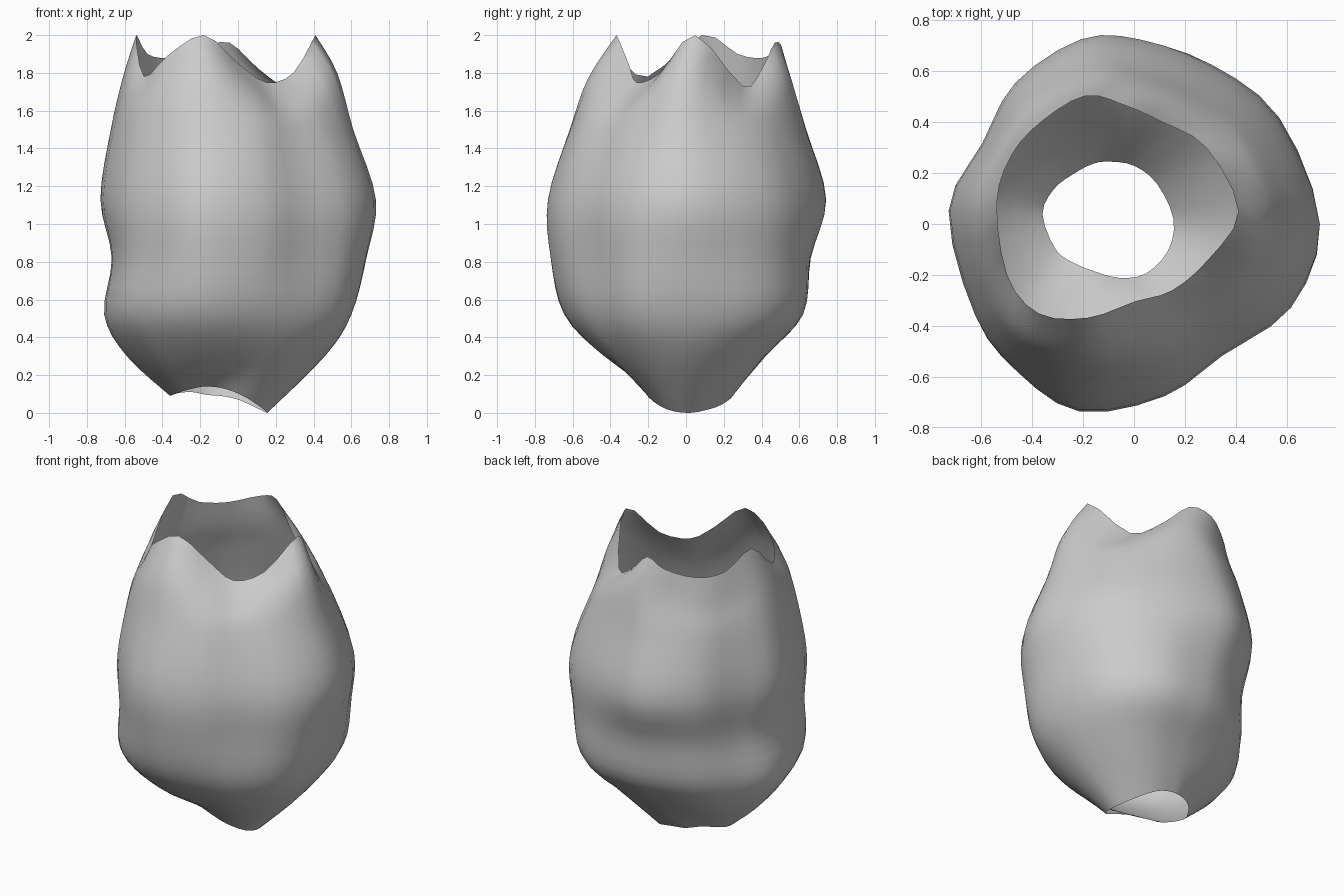
import bpy, bmesh
from math import radians, cos, sin

# Rib directions around the shell, counter-clockwise from the right side
ANGLES = [0, 36, 64, 88, 106, 130, 152, 176, 210, 232, 254, 280, 304, 332]
N = len(ANGLES)

def ring(cx, cy, radii, heights):
    return [(cx + r * cos(radians(a)), cy + r * sin(radians(a)), z)
            for a, r, z in zip(ANGLES, radii, heights)]

def spline(a, b, c, d, t):
    # Catmull-Rom interpolation
    return tuple(0.5 * (2*q + (r - p)*t + (2*p - 5*q + 4*r - s)*t*t
                        + (3*q - p - 3*r + s)*t**3)
                 for p, q, r, s in zip(a, b, c, d))

# Wavy bottom opening
rings = [ring(-0.1, 0.02,
              [.255, .235, .232, .225, .225, .225, .245, .26, .24, .22, .213, .235, .26, .265],
              [0, .03, .07, .09, .095, .11, .105, .09, .11, .13, .14, .125, .08, .02])]
# Level body rings
for z, radii in [
    (0.30, [.46, .46, .44, .42, .43, .48, .54, .59, .55, .50, .45, .42, .44, .46]),
    (0.52, [.60, .64, .65, .62, .61, .63, .65, .71, .71, .70, .67, .60, .58, .62]),
    (0.82, [.68, .685, .68, .66, .66, .66, .64, .67, .70, .73, .745, .67, .61, .68]),
    (1.13, [.73, .70, .69, .725, .755, .725, .675, .73, .72, .735, .76, .68, .615, .69]),
    (1.50, [.61, .57, .58, .62, .65, .65, .63, .675, .66, .66, .64, .57, .50, .555]),
]:
    rings.append(ring(0, 0, radii, [z] * N))
# Shoulder and four-pointed top rim
rings.append(ring(0, 0,
                  [.525, .49, .51, .545, .57, .585, .58, .61, .61, .60, .54, .46, .41, .46],
                  [1.8, 1.63, 1.68, 1.77, 1.75, 1.7, 1.7, 1.78, 1.66, 1.72, 1.77, 1.68, 1.63, 1.68]))
rings.append(ring(-0.06, 0.05,
                  [.47, .425, .39, .42, .472, .465, .475, .48, .505, .51, .435, .36, .375, .40],
                  [2, 1.73, 1.82, 1.96, 1.93, 1.88, 1.9, 2, 1.78, 1.89, 2, 1.85, 1.75, 1.8]))

# Smooth each ring around, then smooth between the rings
AROUND, UP = 3, 4
fine = [[spline(*(r[(i + k) % N] for k in (-1, 0, 1, 2)), j / AROUND)
         for i in range(N) for j in range(AROUND)] for r in rings]
n, last = N * AROUND, len(fine) - 1
rows = []
for i in range(last):
    four = [fine[min(max(i + k, 0), last)] for k in (-1, 0, 1, 2)]
    for j in range(UP):
        rows.append([spline(*(f[s] for f in four), j / UP) for s in range(n)])
rows.append(fine[-1])

# Open shell surface
bm = bmesh.new()
grid = [[bm.verts.new(p) for p in row] for row in rows]
for lo, hi in zip(grid, grid[1:]):
    for s in range(n):
        t = (s + 1) % n
        bm.faces.new((lo[s], lo[t], hi[t], hi[s])).smooth = True
mesh = bpy.data.meshes.new("open_shell")
bm.to_mesh(mesh)
bm.free()
shell = bpy.data.objects.new("open_shell", mesh)
bpy.context.collection.objects.link(shell)
